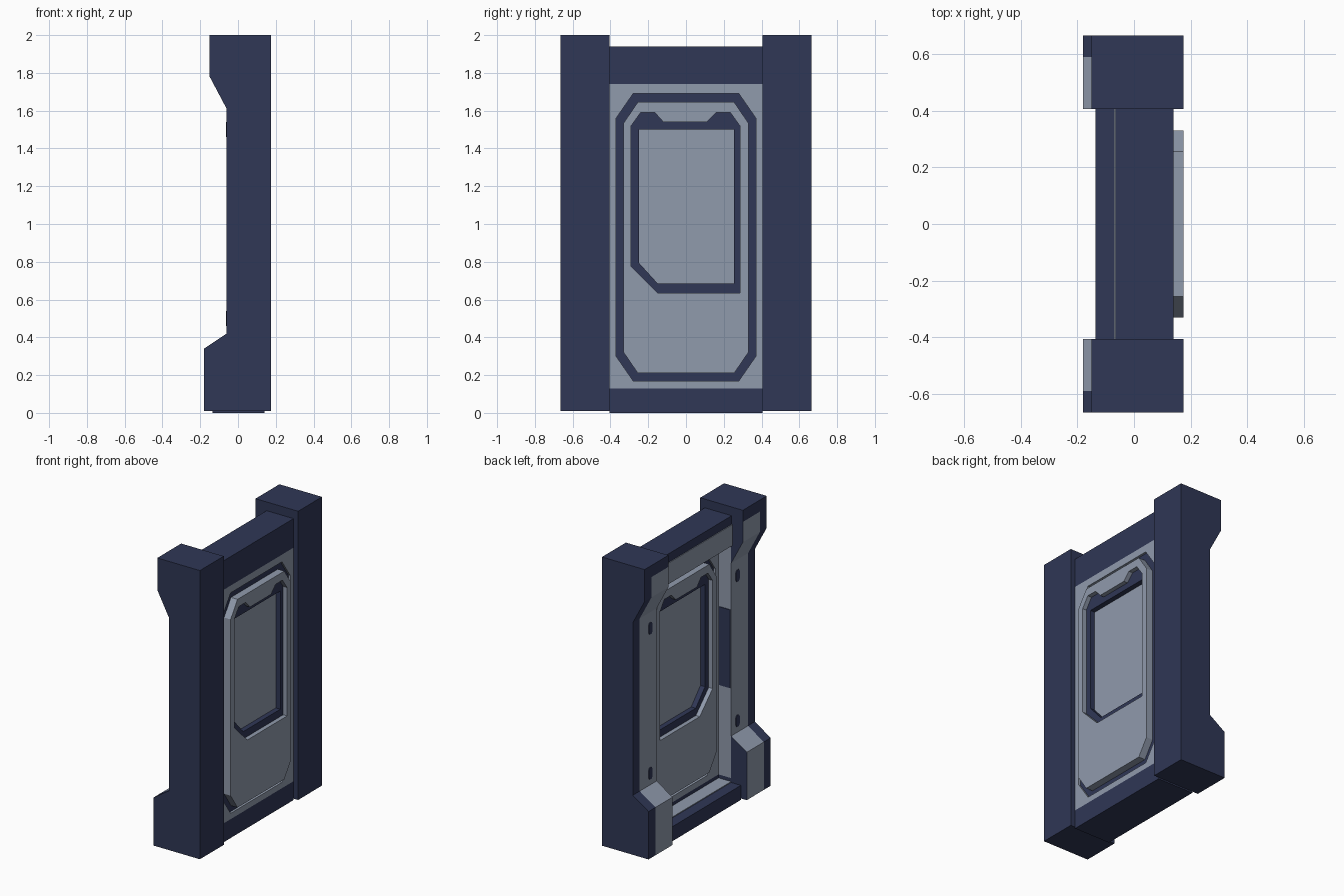
import bpy, bmesh
from mathutils import Vector

if "Cube" in bpy.data.objects:
    bpy.data.objects.remove(bpy.data.objects["Cube"])


def material(name, rgb):
    m = bpy.data.materials.new(name)
    m.diffuse_color = (*rgb, 1)
    m.use_nodes = True
    m.node_tree.nodes["Principled BSDF"].inputs["Base Color"].default_value = m.diffuse_color
    return m


NAVY = material("dark navy", (0.029, 0.038, 0.092))
GREY = material("light blue grey", (0.28, 0.325, 0.415))


def finish(name, bm, mats):
    bmesh.ops.recalc_face_normals(bm, faces=bm.faces)
    me = bpy.data.meshes.new(name)
    bm.to_mesh(me)
    bm.free()
    for m in mats:
        me.materials.append(m)
    ob = bpy.data.objects.new(name, me)
    bpy.context.collection.objects.link(ob)
    return ob


def plate(name, loops, x0, x1, mat):
    """Slab in the yz plane: first loop is the outline, others are holes."""
    bm = bmesh.new()
    for loop in loops:
        vs = [bm.verts.new((x0, y, z)) for y, z in loop]
        for i, v in enumerate(vs):
            bm.edges.new((v, vs[i - 1]))
    bmesh.ops.triangle_fill(bm, use_beauty=True, edges=bm.edges[:], normal=(1, 0, 0))
    ext = bmesh.ops.extrude_face_region(bm, geom=bm.faces[:], use_keep_orig=True)
    bmesh.ops.translate(bm, vec=(x1 - x0, 0, 0),
                        verts=[g for g in ext["geom"] if isinstance(g, bmesh.types.BMVert)])
    return finish(name, bm, [mat])


def box(name, lo, hi, mat):
    return plate(name, [rect(lo[1], hi[1], lo[2], hi[2])], lo[0], hi[0], mat)


def rect(y0, y1, z0, z1):
    return [(y0, z0), (y1, z0), (y1, z1), (y0, z1)]


def octagon(y, z0, z1, cy, cz):
    return [(-y, z0 + cz), (-y + cy, z0), (y - cy, z0), (y, z0 + cz),
            (y, z1 - cz), (y - cy, z1), (-y + cy, z1), (-y, z1 - cz)]


def mirror_y(ob):
    m = ob.modifiers.new("mirror", 'MIRROR')
    m.use_axis = (False, True, False)


# Side posts: stepped profile, with light inlay on the back and inner faces
profile = [(0.175, 0.01), (0.175, 2.0), (-0.15, 2.0), (-0.15, 1.78), (-0.06, 1.61),
           (-0.06, 0.42), (-0.18, 0.34), (-0.18, 0.01)]
bm = bmesh.new()
face = bm.faces.new([bm.verts.new((x, 0.405, z)) for x, z in profile])
ext = bmesh.ops.extrude_face_region(bm, geom=[face], use_keep_orig=True)
bmesh.ops.translate(bm, vec=(0, 0.26, 0),
                    verts=[g for g in ext["geom"] if isinstance(g, bmesh.types.BMVert)])
for co, no in [((0, 0, 1.61), (0, 0, 1)), ((0, 0, 0.42), (0, 0, 1)), ((0, 0, 1.92), (0, 0, 1)),
               ((0, 0, 1.74), (0, 0, 1)), ((0, 0, 0.13), (0, 0, 1)),
               ((0, 0.59, 0), (0, 1, 0)), ((0.035, 0, 0), (1, 0, 0)), ((-0.06, 0, 0), (1, 0, 0))]:
    bmesh.ops.bisect_plane(bm, geom=bm.verts[:] + bm.edges[:] + bm.faces[:],
                           plane_co=co, plane_no=no, dist=1e-5)
bmesh.ops.recalc_face_normals(bm, faces=bm.faces)
for f in bm.faces:
    c, n = f.calc_center_median(), f.normal
    back = n.x < -0.1 and c.y < 0.59 and c.z < 1.92
    inner = n.y < -0.9 and -0.06 < c.x < 0.035 and 0.13 < c.z < 1.74
    f.material_index = 1 if back or inner else 0
mirror_y(finish("side_post", bm, [NAVY, GREY]))

# Dark inlays on the inner and back faces of the posts
mirror_y(box("post_inner_inlay", (-0.055, 0.400, 0.75), (0.03, 0.406, 1.29), NAVY))
for label, z in (("lower", 0.5), ("upper", 1.5)):
    mirror_y(plate("post_slot_" + label,
                   [[(y + 0.475, z + h) for y, h in octagon(0.02, -0.04, 0.04, 0.01, 0.015)]],
                   -0.064, -0.058, NAVY))

# Cross beams
box("top_beam", (-0.065, -0.405, 1.74), (0.14, 0.405, 1.94), NAVY)
box("top_beam_back_inlay", (-0.07, -0.405, 1.735), (-0.064, 0.405, 1.88), GREY)
box("bottom_beam", (0.035, -0.405, 0), (0.14, 0.405, 0.13), NAVY)
box("sill", (-0.135, -0.405, 0), (0.035, 0.405, 0.10), NAVY)
box("sill_inlay", (-0.06, -0.405, 0.099), (0.035, 0.405, 0.106), GREY)

# Door: nested slabs with the same pattern on front and back
trim_outer = octagon(0.37, 0.17, 1.69, 0.09, 0.13)
trim_inner = octagon(0.33, 0.21, 1.645, 0.075, 0.11)
window_outer = [(-0.29, 0.775), (-0.15, 0.635), (0.285, 0.635), (0.285, 1.52), (0.235, 1.59),
                (0.16, 1.59), (0.11, 1.54), (-0.12, 1.54), (-0.165, 1.59), (-0.24, 1.59),
                (-0.29, 1.52)]
window_inner = [(-0.25, 0.795), (-0.15, 0.685), (0.255, 0.685), (0.255, 1.5), (-0.25, 1.5)]
plate("door_surround", [rect(-0.405, 0.405, 0.13, 1.74), trim_outer], 0.035, 0.14, GREY)
plate("door_groove", [trim_outer, trim_inner], 0.05, 0.125, NAVY)
plate("door_leaf", [trim_inner, window_outer], 0.0, 0.175, GREY)
plate("window_frame", [window_outer, window_inner], 0.03, 0.145, NAVY)
plate("window_pane", [window_inner], 0.065, 0.11, GREY)
